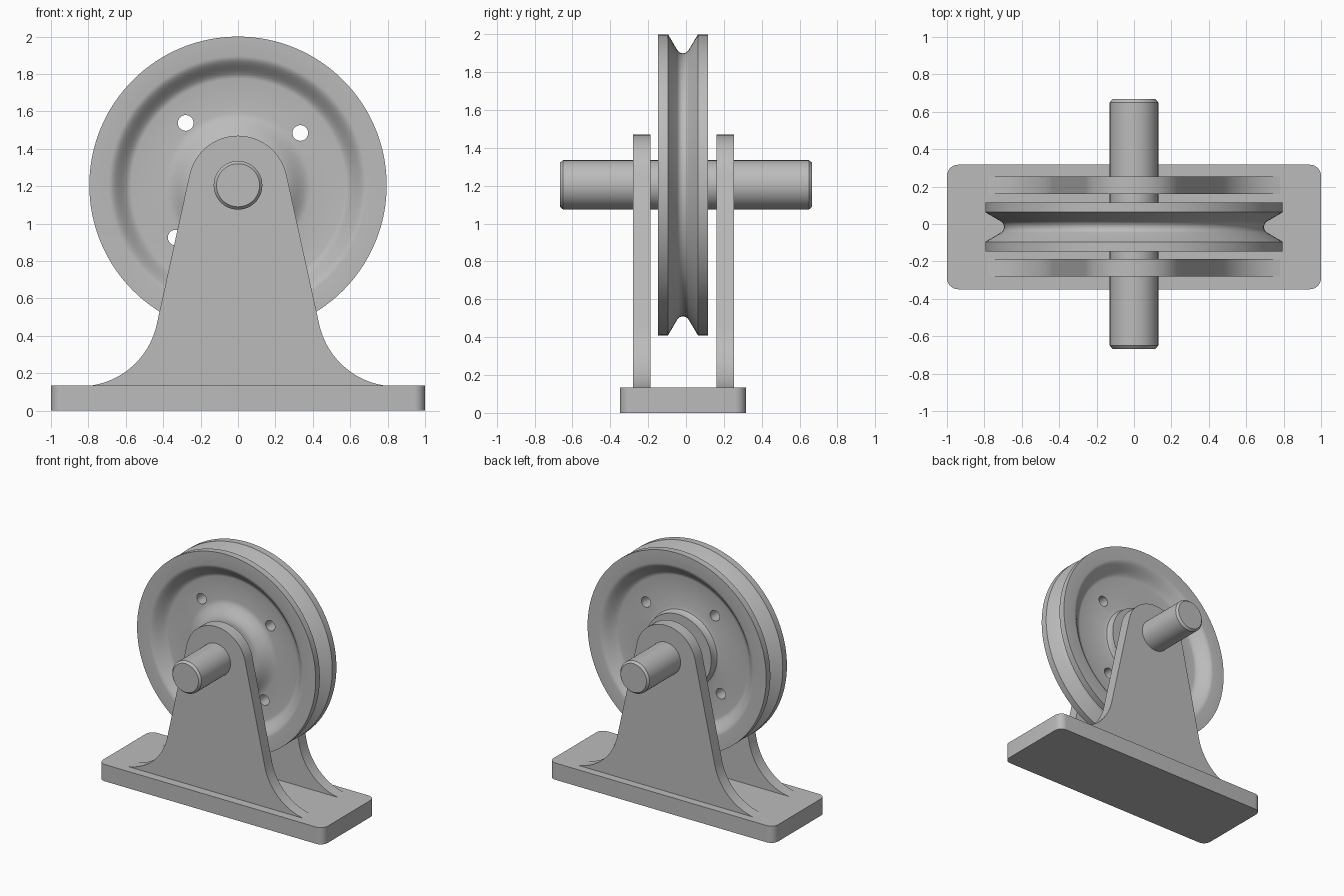
import bpy, bmesh, math
from mathutils import Matrix, Vector

old = bpy.data.objects.get("Cube")
if old:
    bpy.data.objects.remove(old, do_unlink=True)

grey = bpy.data.materials.new("machined grey")
grey.use_nodes = True
colour = (0.5, 0.5, 0.5, 1)
grey.diffuse_color = colour
grey.node_tree.nodes["Principled BSDF"].inputs["Base Color"].default_value = colour

AXIS_Z = 1.205
MID_Y = -0.016
BASE_TOP = 0.135


def add_object(name, bm):
    bmesh.ops.recalc_face_normals(bm, faces=bm.faces)
    mesh = bpy.data.meshes.new(name)
    bm.to_mesh(mesh)
    bm.free()
    mesh.materials.append(grey)
    obj = bpy.data.objects.new(name, mesh)
    bpy.context.collection.objects.link(obj)
    return obj


def smooth(obj, degrees=30):
    bpy.ops.object.select_all(action='DESELECT')
    obj.select_set(True)
    bpy.context.view_layer.objects.active = obj
    bpy.ops.object.shade_smooth_by_angle(angle=math.radians(degrees))


def lathe(name, profile, closed=False, steps=96):
    """Spin (radius, y) points around the axle line."""
    bm = bmesh.new()
    verts = [bm.verts.new((r, y, AXIS_Z)) for r, y in profile]
    pairs = list(zip(verts, verts[1:]))
    if closed:
        pairs.append((verts[-1], verts[0]))
    edges = [bm.edges.new(p) for p in pairs]
    bmesh.ops.spin(bm, geom=verts + edges, cent=(0, 0, AXIS_Z), axis=(0, 1, 0),
                   angle=math.tau, steps=steps)
    bmesh.ops.remove_doubles(bm, verts=bm.verts, dist=1e-5)
    return add_object(name, bm)


def extrude(name, points, vector):
    bm = bmesh.new()
    face = bm.faces.new([bm.verts.new(p) for p in points])
    result = bmesh.ops.extrude_face_region(bm, geom=[face], use_keep_orig=True)
    moved = [g for g in result["geom"] if isinstance(g, bmesh.types.BMVert)]
    bmesh.ops.translate(bm, verts=moved, vec=vector)
    return add_object(name, bm)


def arc(cx, cy, radius, start, end, steps):
    for i in range(steps + 1):
        a = start + (end - start) * i / steps
        yield cx + radius * math.cos(a), cy + radius * math.sin(a)


def s_curve(r0, y0, r1, y1, steps=10):
    """Soft step between two (radius, y) points."""
    for i in range(steps + 1):
        t = i / steps
        yield r0 + (r1 - r0) * t, y0 + (y1 - y0) * t * t * (3 - 2 * t)


# Base plate with rounded corners
corner, half_x, half_y = 0.06, 1.0, 0.333
outline = []
for quarter, (sx, sy) in enumerate([(1, 1), (-1, 1), (-1, -1), (1, -1)]):
    a = quarter * math.pi / 2
    outline += arc(sx * (half_x - corner), MID_Y + sy * (half_y - corner),
                   corner, a, a + math.pi / 2, 8)
smooth(extrude("base_plate", [(x, y, 0) for x, y in outline], (0, 0, BASE_TOP)))

# Upright brackets: round head, straight flanks, flared feet
head_r, flare_r = 0.265, 0.42
flare = Vector((0.845, 0.55))
to_flare = flare - Vector((0, AXIS_Z))
tangent = (math.atan2(to_flare.y, to_flare.x)
           + math.acos((head_r + flare_r) / to_flare.length))
foot = math.pi + math.acos((flare.y - BASE_TOP) / flare_r)
foot = 1.5 * math.pi - math.acos((flare.y - BASE_TOP) / flare_r)
half = list(arc(0, AXIS_Z, head_r, math.pi / 2, tangent, 18))
half += arc(flare.x, flare.y, flare_r, math.pi + tangent, foot, 18)
half.append((half[-1][0], BASE_TOP - 0.01))
bracket = half + [(-x, z) for x, z in reversed(half[1:])]
for name, y in (("front_bracket", -0.28), ("back_bracket", 0.161)):
    smooth(extrude(name, [(x, y, z) for x, z in bracket], (0, 0.093, 0)))

# Axle with chamfered ends
smooth(lathe("axle", [(0, -0.667), (0.115, -0.667), (0.13, -0.65),
                      (0.13, 0.65), (0.115, 0.667), (0, 0.667)], steps=64))

# Grooved wheel: groove, dished faces, conical front hub, stepped back hub
front, back, web_front, web_back = -0.148, 0.116, -0.065, 0.033
profile = [(0.795, front), (0.795, -0.095)]
profile += [(r, y) for y, r in arc(MID_Y, 0.73, 0.035, math.radians(-147),
                                   math.radians(-33), 10)]
profile += [(0.795, 0.063), (0.795, back)]
profile += s_curve(0.69, back, 0.57, web_back)
profile += [(0.33, web_back), (0.305, web_back + 0.007), (0.295, web_back + 0.025),
            (0.295, 0.1), (0.12, 0.1), (0.12, -0.135)]
profile += s_curve(0.24, -0.135, 0.39, web_front)
profile += s_curve(0.57, web_front, 0.69, front)
wheel = lathe("grooved_wheel", profile, closed=True, steps=128)

# Four holes through the wheel web
bm = bmesh.new()
for k in range(4):
    a = math.radians(40 + 90 * k)
    place = Matrix.Translation((0.435 * math.cos(a), 0, AXIS_Z + 0.435 * math.sin(a)))
    bmesh.ops.create_cone(bm, cap_ends=True, segments=32, radius1=0.042, radius2=0.042,
                          depth=0.5, matrix=place @ Matrix.Rotation(math.pi / 2, 4, 'X'))
cutter = add_object("hole_cutter", bm)
cutter.hide_render = True
cut = wheel.modifiers.new("web holes", 'BOOLEAN')
cut.operation = 'DIFFERENCE'
cut.solver = 'EXACT'
cut.object = cutter
bpy.context.view_layer.objects.active = wheel
bpy.ops.object.modifier_apply(modifier=cut.name)
bpy.data.objects.remove(cutter, do_unlink=True)
smooth(wheel)
